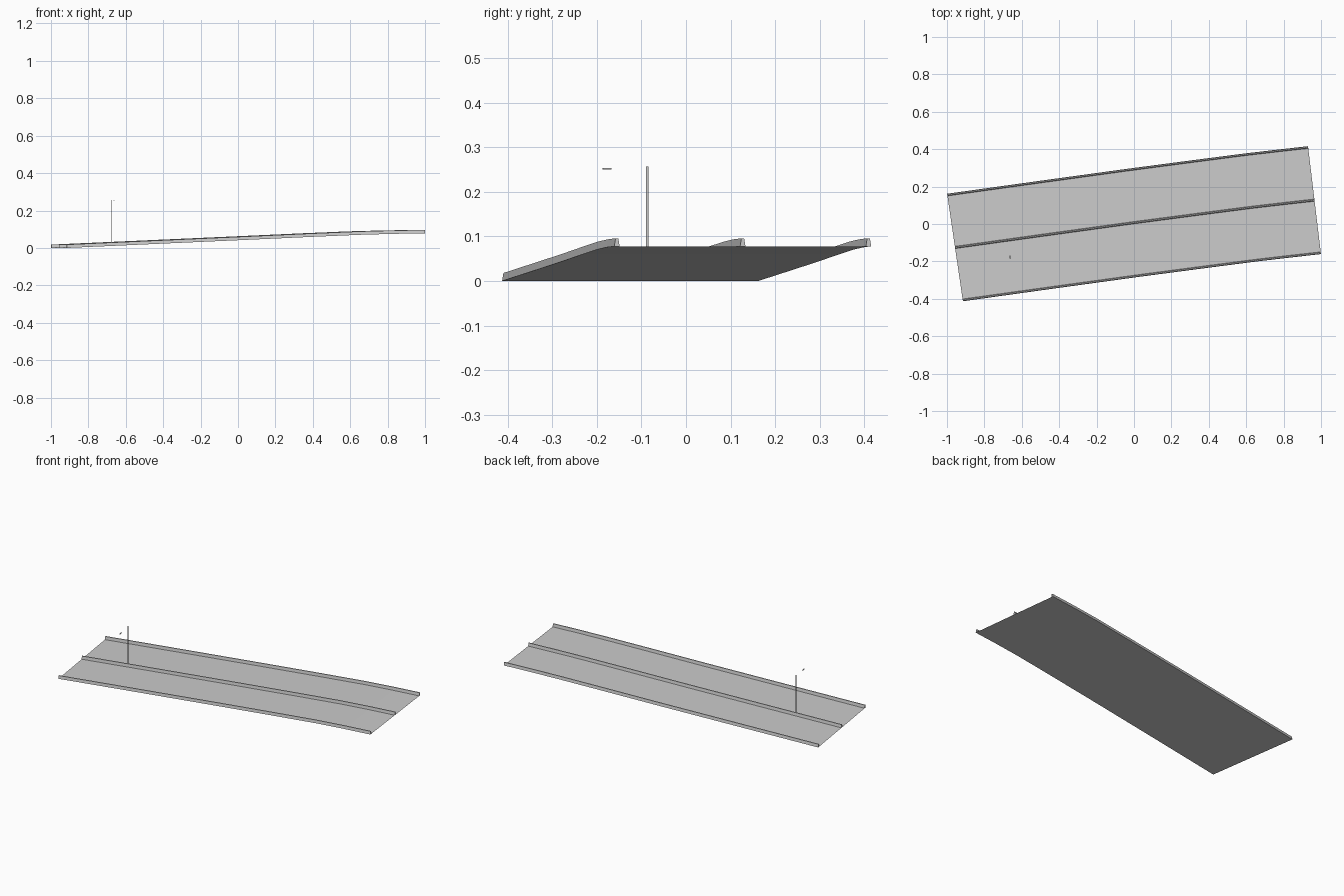
import bpy
import math
from mathutils import Vector

if "Cube" in bpy.data.objects:
    bpy.data.objects.remove(bpy.data.objects["Cube"])

grey = bpy.data.materials.new("concrete grey")
grey.diffuse_color = (0.6, 0.6, 0.6, 1)
grey.use_nodes = True
grey.node_tree.nodes["Principled BSDF"].inputs["Base Color"].default_value = grey.diffuse_color

# Centre line of the road and the sideways slope at each station
PATH = [Vector(p) for p in ((-0.957, -0.1255, 0.0), (-0.48, -0.059, 0.0215),
                            (0.0, 0.007, 0.043), (0.35, 0.053, 0.059),
                            (0.62, 0.088, 0.0705), (0.80, 0.109, 0.0755),
                            (0.965, 0.1275, 0.078))]
SLOPES = (0.147, 0.141, 0.136, 0.132, 0.127, 0.123, 0.12)
HALF = 0.2905


def add_mesh(name, verts, faces):
    mesh = bpy.data.meshes.new(name)
    mesh.from_pydata(verts, [], faces)
    mesh.materials.append(grey)
    mesh.update()
    obj = bpy.data.objects.new(name, mesh)
    bpy.context.collection.objects.link(obj)
    return obj


def sweep(name, profile, closed):
    """Sweep a (sideways, up) profile along the road."""
    n = len(profile)
    verts, faces = [], []
    for p, s in zip(PATH, SLOPES):
        side = Vector((-s, 1, 0)).normalized()
        verts += [p + side * u + Vector((0, 0, h)) for u, h in profile]
    for i in range(len(PATH) - 1):
        for j in range(n if closed else n - 1):
            k = (j + 1) % n
            faces.append((i * n + j, (i + 1) * n + j, (i + 1) * n + k, i * n + k))
    if closed:
        last = (len(PATH) - 1) * n
        faces.append(tuple(range(n)))
        faces.append(tuple(last + j for j in reversed(range(n))))
    return add_mesh(name, verts, faces)


# Road surface
sweep("road_deck", [(-HALF, 0), (HALF, 0)], False)

# Tapered barriers on both edges and in the middle
for name, c in (("right_barrier", -HALF + 0.006), ("middle_barrier", 0.0),
                ("left_barrier", HALF - 0.006)):
    sweep(name, [(c - 0.006, 0), (c + 0.006, 0),
                 (c + 0.003, 0.018), (c - 0.003, 0.018)], True)


def box(name, centre, size, turn):
    bpy.ops.mesh.primitive_cube_add(size=1, location=centre, rotation=(0, 0, turn))
    obj = bpy.context.object
    obj.name = name
    obj.scale = size
    obj.data.materials.append(grey)


# Lamp post on the middle barrier, with its separate lamp head
turn = math.atan(0.14)
box("lamp_post", (-0.677, -0.087, 0.1425), (0.003, 0.005, 0.229), turn)
box("lamp_head", (-0.663, -0.177, 0.252), (0.005, 0.02, 0.003), turn)
